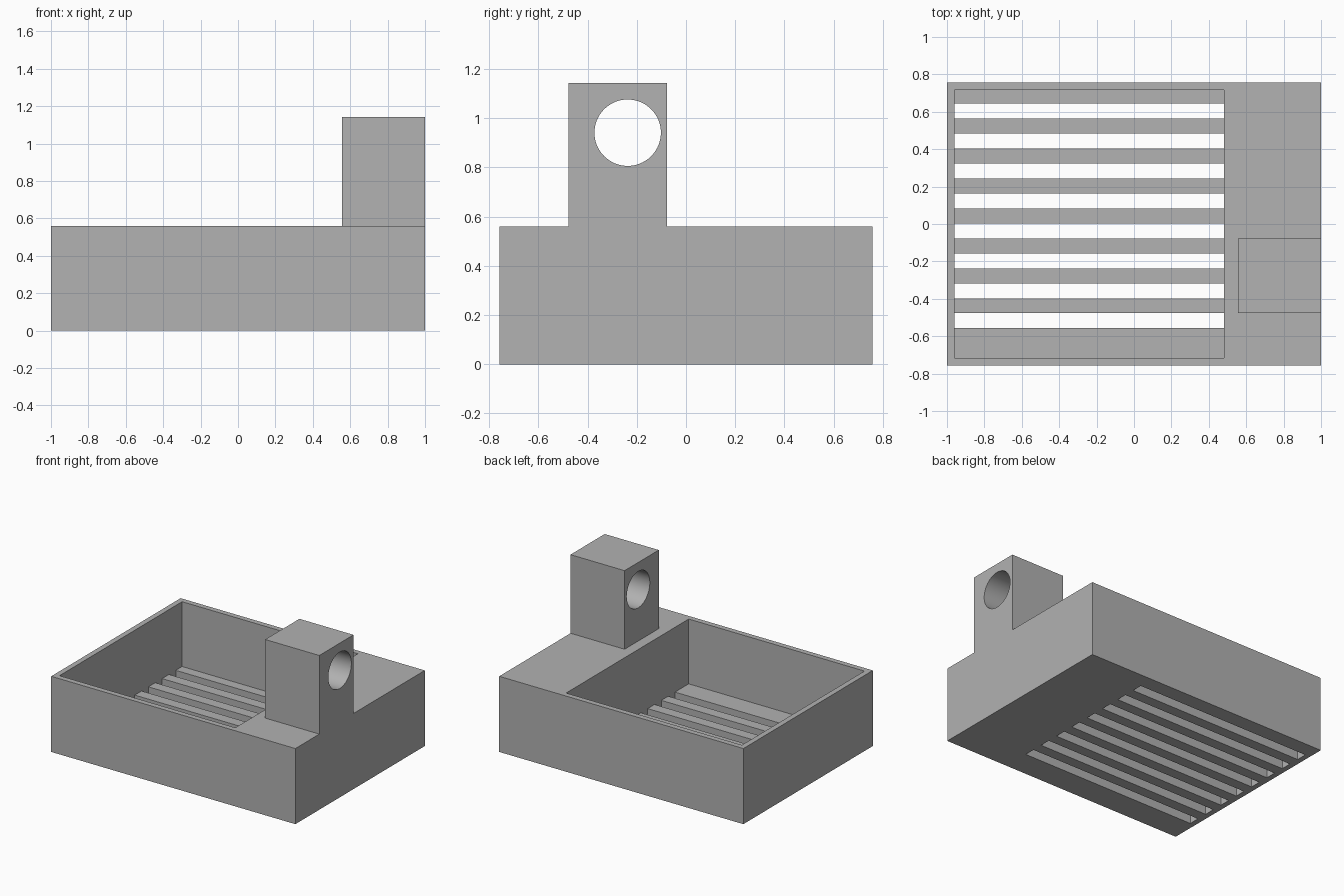
import bpy, math

if "Cube" in bpy.data.objects:
    bpy.data.objects.remove(bpy.data.objects["Cube"])

grey = bpy.data.materials.new("grey")
grey.diffuse_color = (0.445, 0.445, 0.445, 1)
grey.use_nodes = True
grey.node_tree.nodes["Principled BSDF"].inputs["Base Color"].default_value = grey.diffuse_color

HALF_Y, HEIGHT, FLOOR = 0.757, 0.56, 0.08
IN_X0, IN_X1, IN_Y = -0.96, 0.48, 0.717


def box(name, x0, x1, y0, y1, z0, z1):
    bpy.ops.mesh.primitive_cube_add(
        size=1, location=((x0 + x1) / 2, (y0 + y1) / 2, (z0 + z1) / 2))
    ob = bpy.context.object
    ob.name = name
    ob.scale = (x1 - x0, y1 - y0, z1 - z0)
    bpy.ops.object.transform_apply(location=True, rotation=True, scale=True)
    ob.data.materials.append(grey)
    return ob


def combine(target, tool, operation):
    mod = target.modifiers.new(operation.lower(), "BOOLEAN")
    mod.operation, mod.object, mod.solver = operation, tool, "EXACT"
    bpy.context.view_layer.objects.active = target
    bpy.ops.object.modifier_apply(modifier=mod.name)
    bpy.data.objects.remove(tool, do_unlink=True)


# Open tray with a solid shelf on its right side
tray = box("slotted_tray", -1, 1, -HALF_Y, HALF_Y, 0, HEIGHT)
combine(tray, box("cavity_cutter", IN_X0, IN_X1, -IN_Y, IN_Y, FLOOR, 1), "DIFFERENCE")

# Eight drain slots through the floor
for i in range(8):
    y = -0.557 + 0.16 * i
    combine(tray, box("slot_cutter", IN_X0, IN_X1, y, y + 0.08, -0.1, FLOOR + 0.1),
            "DIFFERENCE")

# Holder post on the shelf, flush with the right side
post = box("holder_post", 0.557, 1, -0.477, -0.077, HEIGHT, 1.142)

# Round hole through the post
bpy.ops.mesh.primitive_cylinder_add(
    vertices=64, radius=0.135, depth=1, location=(0.78, -0.237, 0.941),
    rotation=(0, math.pi / 2, 0))
hole = bpy.context.object
hole.data.materials.append(grey)
combine(post, hole, "DIFFERENCE")
combine(tray, post, "UNION")

# Smooth hole wall, sharp corners
bpy.ops.object.select_all(action="DESELECT")
tray.select_set(True)
bpy.context.view_layer.objects.active = tray
bpy.ops.object.shade_smooth_by_angle(angle=math.radians(30))
